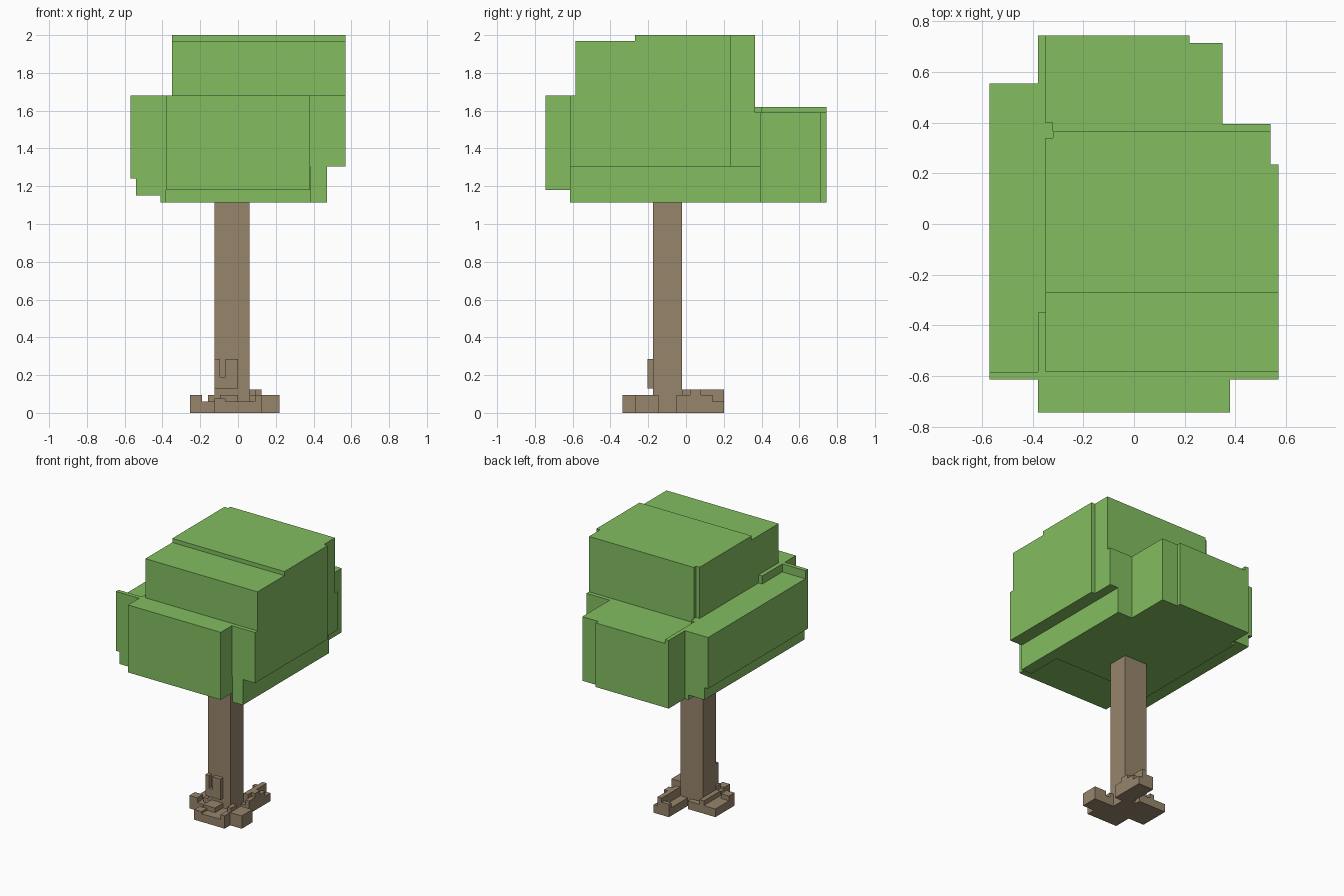
import bpy
import bmesh
from mathutils import Matrix, Vector

cube = bpy.data.objects.get("Cube")
if cube:
    bpy.data.objects.remove(cube, do_unlink=True)


def make_material(name, colour):
    mat = bpy.data.materials.new(name)
    mat.use_nodes = True
    mat.diffuse_color = colour
    bsdf = next(n for n in mat.node_tree.nodes if n.type == 'BSDF_PRINCIPLED')
    bsdf.inputs["Base Color"].default_value = colour
    bsdf.inputs["Roughness"].default_value = 0.9
    return mat


leaf_green = make_material("leaf_green", (0.227, 0.515, 0.119, 1))
bark_brown = make_material("bark_brown", (0.310, 0.235, 0.150, 1))


def part(name, mat, *boxes):
    """One object made of blocks given as (x0, x1, y0, y1, z0, z1)."""
    bm = bmesh.new()
    for x0, x1, y0, y1, z0, z1 in boxes:
        centre = Vector((x0 + x1, y0 + y1, z0 + z1)) / 2
        size = (x1 - x0, y1 - y0, z1 - z0)
        bmesh.ops.create_cube(
            bm, size=1, matrix=Matrix.Translation(centre) @ Matrix.Diagonal((*size, 1)))
    mesh = bpy.data.meshes.new(name)
    bm.to_mesh(mesh)
    bm.free()
    mesh.materials.append(mat)
    obj = bpy.data.objects.new(name, mesh)
    bpy.context.collection.objects.link(obj)


# Underside of the crown, open at the front below the front block
part("crown_base", leaf_green,
     (-0.41, 0.47, -0.35, 0.395, 1.115, 1.305),
     (-0.41, -0.385, -0.615, -0.35, 1.115, 1.305),
     (0.385, 0.47, -0.615, -0.35, 1.115, 1.305))

# Wide middle of the crown and its raised front lip
part("crown_middle", leaf_green,
     (-0.54, 0.54, -0.585, 0.395, 1.305, 1.59))
part("crown_front_lip", leaf_green,
     (-0.57, 0.57, -0.615, -0.585, 1.305, 1.68),
     (-0.57, -0.38, -0.615, -0.585, 1.24, 1.68))

# Blocks bulging out of the front, the -x side and the back
part("crown_front_block", leaf_green,
     (-0.38, 0.38, -0.745, -0.35, 1.18, 1.68))
part("crown_side_block", leaf_green,
     (-0.57, -0.35, -0.615, 0.555, 1.24, 1.62),
     (-0.54, -0.38, -0.615, 0.555, 1.15, 1.24),
     (-0.41, -0.38, 0.395, 0.555, 1.115, 1.15))
part("crown_back_block", leaf_green,
     (-0.38, 0.22, 0.39, 0.745, 1.115, 1.59),
     (0.22, 0.35, 0.39, 0.715, 1.115, 1.59),
     (-0.38, -0.35, 0.39, 0.745, 1.115, 1.62),
     (-0.35, -0.32, 0.34, 0.40, 1.305, 1.62))

# Stepped upper crown
part("crown_top", leaf_green,
     (-0.35, 0.57, -0.585, -0.27, 1.305, 1.97),
     (-0.35, 0.57, -0.27, 0.235, 1.305, 2.0),
     (-0.35, 0.54, 0.235, 0.34, 1.305, 2.0),
     (-0.32, 0.54, 0.34, 0.365, 1.305, 2.0))

# Trunk with a forked piece of bark on its front
part("trunk", bark_brown, (-0.125, 0.06, -0.175, -0.02, 0, 1.12))
part("bark_fork", bark_brown,
     (-0.125, 0.0, -0.205, -0.175, 0.13, 0.19),
     (-0.125, -0.095, -0.205, -0.175, 0.19, 0.285),
     (-0.065, 0.0, -0.205, -0.175, 0.19, 0.285))

# Roots: low slabs with raised knobs
part("front_root", bark_brown,
     (-0.125, 0.125, -0.335, -0.175, 0, 0.06),
     (-0.125, -0.065, -0.335, -0.27, 0.06, 0.075),
     (-0.095, 0.0, -0.27, -0.175, 0.06, 0.095),
     (0.09, 0.125, -0.335, -0.27, 0.06, 0.095))
part("right_root", bark_brown,
     (0.06, 0.22, -0.27, -0.145, 0, 0.06),
     (0.125, 0.22, -0.27, -0.145, 0.06, 0.095),
     (0.06, 0.09, -0.21, -0.145, 0.06, 0.095))
part("left_root", bark_brown,
     (-0.255, -0.125, -0.205, 0.02, 0, 0.06),
     (-0.125, -0.03, -0.02, 0.02, 0, 0.06),
     (-0.255, -0.19, -0.205, -0.14, 0.06, 0.095),
     (-0.16, -0.125, -0.175, 0.02, 0.06, 0.095))
part("back_root", bark_brown,
     (0.0, 0.125, -0.05, 0.20, 0, 0.06),
     (0.06, 0.095, -0.02, 0.20, 0.06, 0.125),
     (0.095, 0.125, -0.05, 0.14, 0.06, 0.095),
     (0.095, 0.125, 0.02, 0.08, 0.095, 0.125),
     (0.0, 0.06, 0.17, 0.20, 0.06, 0.095))
